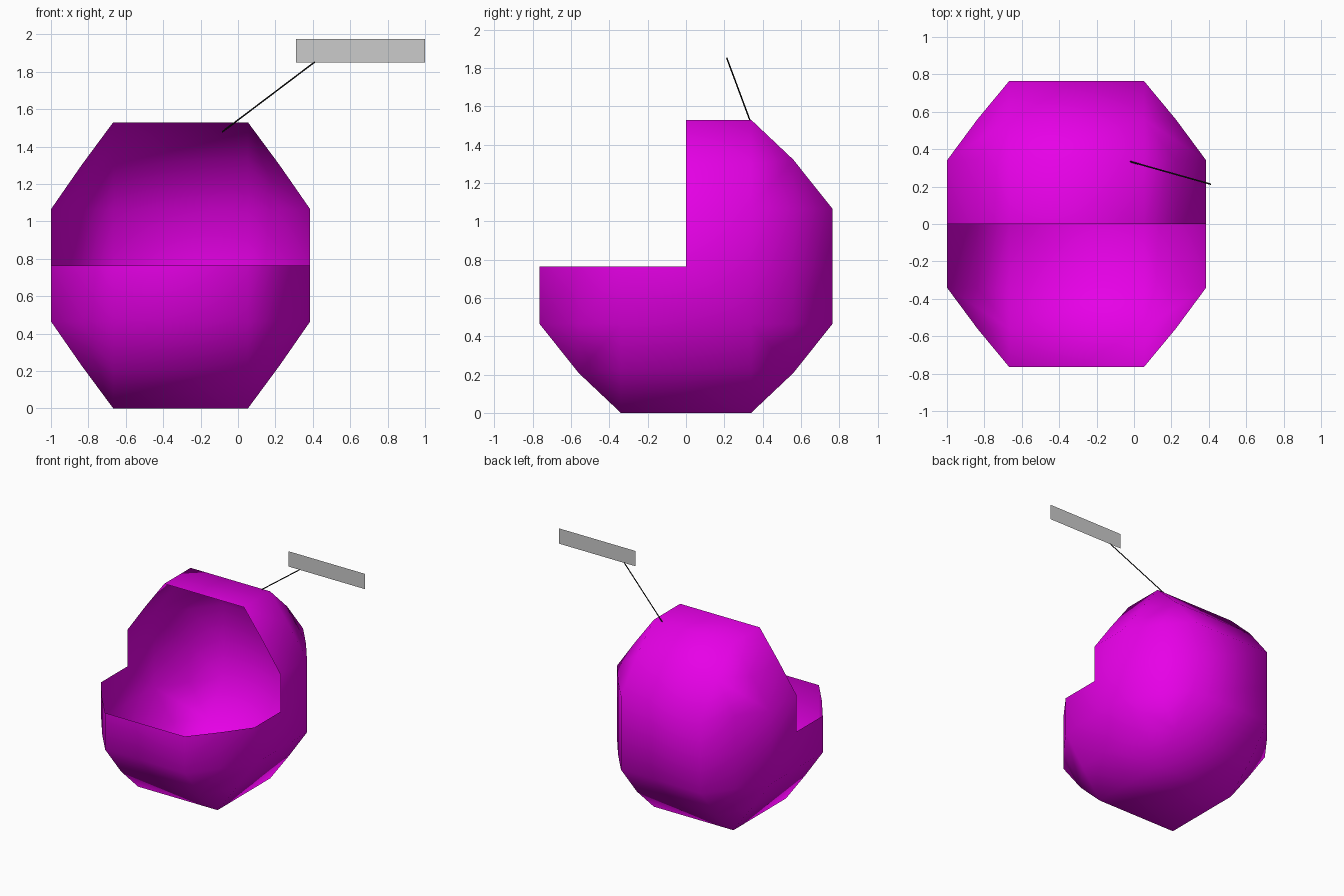
import bpy, bmesh
from mathutils import Vector
from itertools import product

if "Cube" in bpy.data.objects:
    bpy.data.objects.remove(bpy.data.objects["Cube"])


def material(name, rgb):
    m = bpy.data.materials.new(name)
    m.diffuse_color = (*rgb, 1)
    m.use_nodes = True
    m.node_tree.nodes["Principled BSDF"].inputs["Base Color"].default_value = m.diffuse_color
    return m


def add_object(name, bm, mat=None):
    me = bpy.data.meshes.new(name)
    bm.to_mesh(me)
    bm.free()
    ob = bpy.data.objects.new(name, me)
    bpy.context.collection.objects.link(ob)
    if mat:
        me.materials.append(mat)
    return ob


magenta = material("magenta", (0.8, 0.0, 0.8))
black = material("black", (0.01, 0.01, 0.01))

# Hollow rounded box: face corners plus chamfer midpoints, mirrored to all octants
octant = [(0.36, 0.34, 0.765), (0.693, 0.34, 0.30), (0.36, 0.765, 0.30),
          (0.36, 0.56, 0.557), (0.53, 0.34, 0.535), (0.53, 0.56, 0.30)]
bm = bmesh.new()
for p in octant:
    for s in product((-1, 1), repeat=3):
        bm.verts.new([a * b for a, b in zip(p, s)])
hull = bmesh.ops.convex_hull(bm, input=bm.verts)
loose = [v for v in bm.verts if not v.link_faces]
bmesh.ops.delete(bm, geom=loose, context='VERTS')
bmesh.ops.dissolve_limit(bm, angle_limit=0.01, verts=bm.verts, edges=bm.edges)
bmesh.ops.recalc_face_normals(bm, faces=bm.faces)

# Open the upper front quarter
for normal in ((0, 1, 0), (0, 0, 1)):
    bmesh.ops.bisect_plane(bm, geom=bm.verts[:] + bm.edges[:] + bm.faces[:],
                           plane_co=(0, 0, 0), plane_no=normal)
cut = [f for f in bm.faces
       if f.calc_center_median().y < -1e-4 and f.calc_center_median().z > 1e-4]
bmesh.ops.delete(bm, geom=cut, context='FACES')
for f in bm.faces:
    f.smooth = True
bmesh.ops.translate(bm, verts=bm.verts, vec=(-0.307, 0, 0.765))
add_object("cell_shell", bm, magenta)

# Blank label plate
bm = bmesh.new()
corners = [(0.31, 1.85), (1.0, 1.85), (1.0, 1.975), (0.31, 1.975)]
bm.faces.new([bm.verts.new((x, 0.213, z)) for x, z in corners])
add_object("label_plate", bm)

# Thin pointer from plate to shell
a, b = Vector((0.41, 0.213, 1.852)), Vector((-0.085, 0.352, 1.478))
d = b - a
bm = bmesh.new()
bmesh.ops.create_cone(bm, cap_ends=True, segments=8, radius1=0.004,
                      radius2=0.004, depth=d.length)
pointer = add_object("pointer_line", bm, black)
pointer.rotation_euler = d.to_track_quat('Z', 'Y').to_euler()
pointer.location = (a + b) / 2
